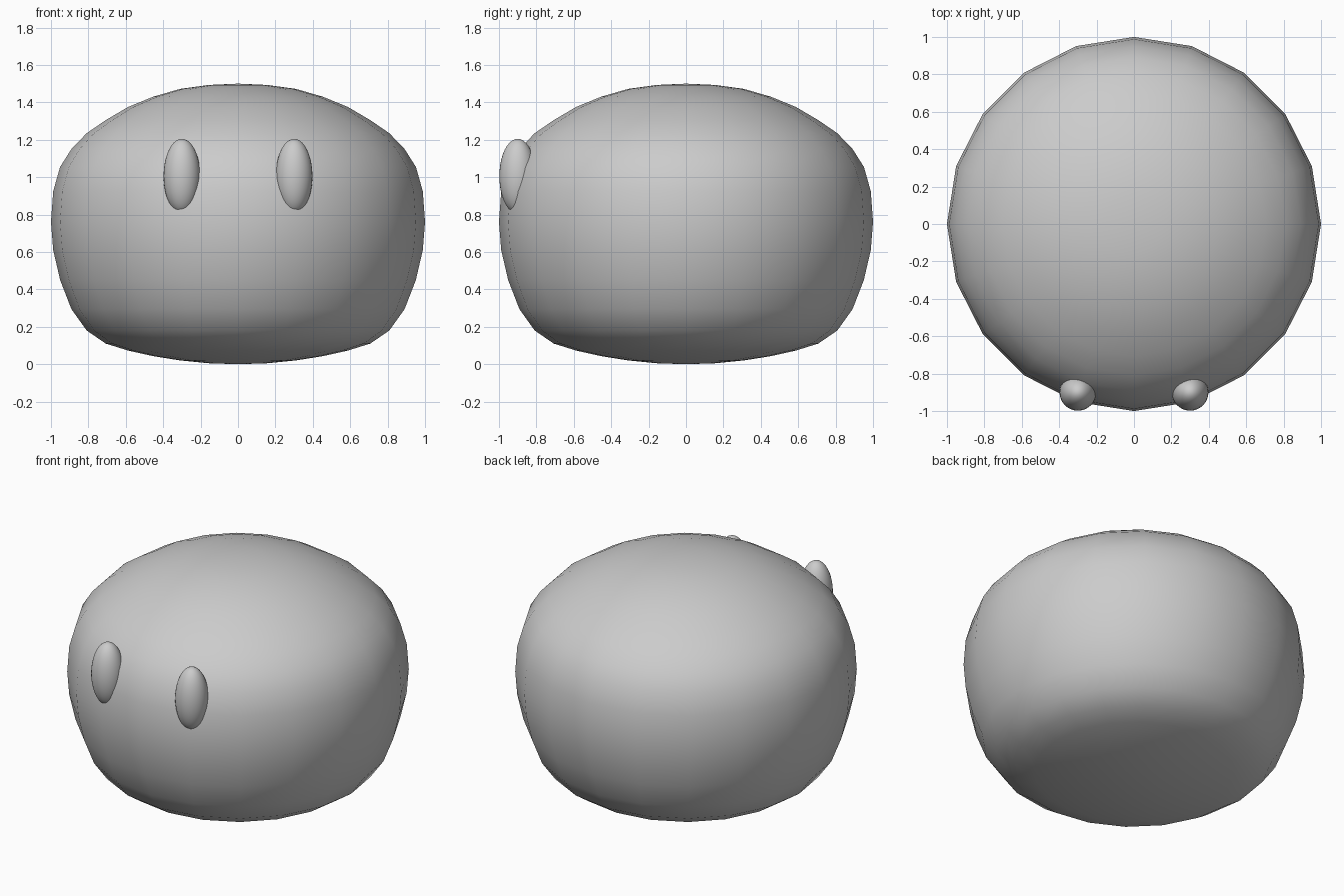
import bpy, bmesh, math

if "Cube" in bpy.data.objects:
    bpy.data.objects.remove(bpy.data.objects["Cube"])

SIDES = 20

# Body: squat lathe profile (radius, height), flatter at the base
profile = [(0.156, 0.005), (0.309, 0.02), (0.454, 0.043), (0.588, 0.073),
           (0.707, 0.11), (0.809, 0.18), (0.891, 0.295), (0.951, 0.45),
           (0.988, 0.61), (1.0, 0.76), (0.988, 0.925), (0.951, 1.055),
           (0.891, 1.15), (0.809, 1.235), (0.707, 1.305), (0.588, 1.375),
           (0.454, 1.43), (0.309, 1.472), (0.156, 1.493)]
bm = bmesh.new()
rings = [[bm.verts.new((r * math.cos(2 * math.pi * i / SIDES),
                        r * math.sin(2 * math.pi * i / SIDES), z))
          for i in range(SIDES)] for r, z in profile]
bottom = bm.verts.new((0, 0, 0))
top = bm.verts.new((0, 0, 1.5))
for i in range(SIDES):
    j = (i + 1) % SIDES
    for a, b in zip(rings, rings[1:]):
        bm.faces.new((a[i], a[j], b[j], b[i]))
    bm.faces.new((bottom, rings[0][j], rings[0][i]))
    bm.faces.new((top, rings[-1][i], rings[-1][j]))
for f in bm.faces:
    f.smooth = True
mesh = bpy.data.meshes.new("body")
bm.to_mesh(mesh)
bm.free()
bpy.context.collection.objects.link(bpy.data.objects.new("body", mesh))

# Eyes: tall ovals half sunk in the front
for name, x in (("left_eye", -0.3), ("right_eye", 0.3)):
    bpy.ops.mesh.primitive_uv_sphere_add(segments=32, ring_count=20, radius=1,
                                         location=(x, -0.9, 1.005))
    eye = bpy.context.object
    eye.name = name
    eye.scale = (0.098, 0.098, 0.2)
    bpy.ops.object.shade_smooth()
